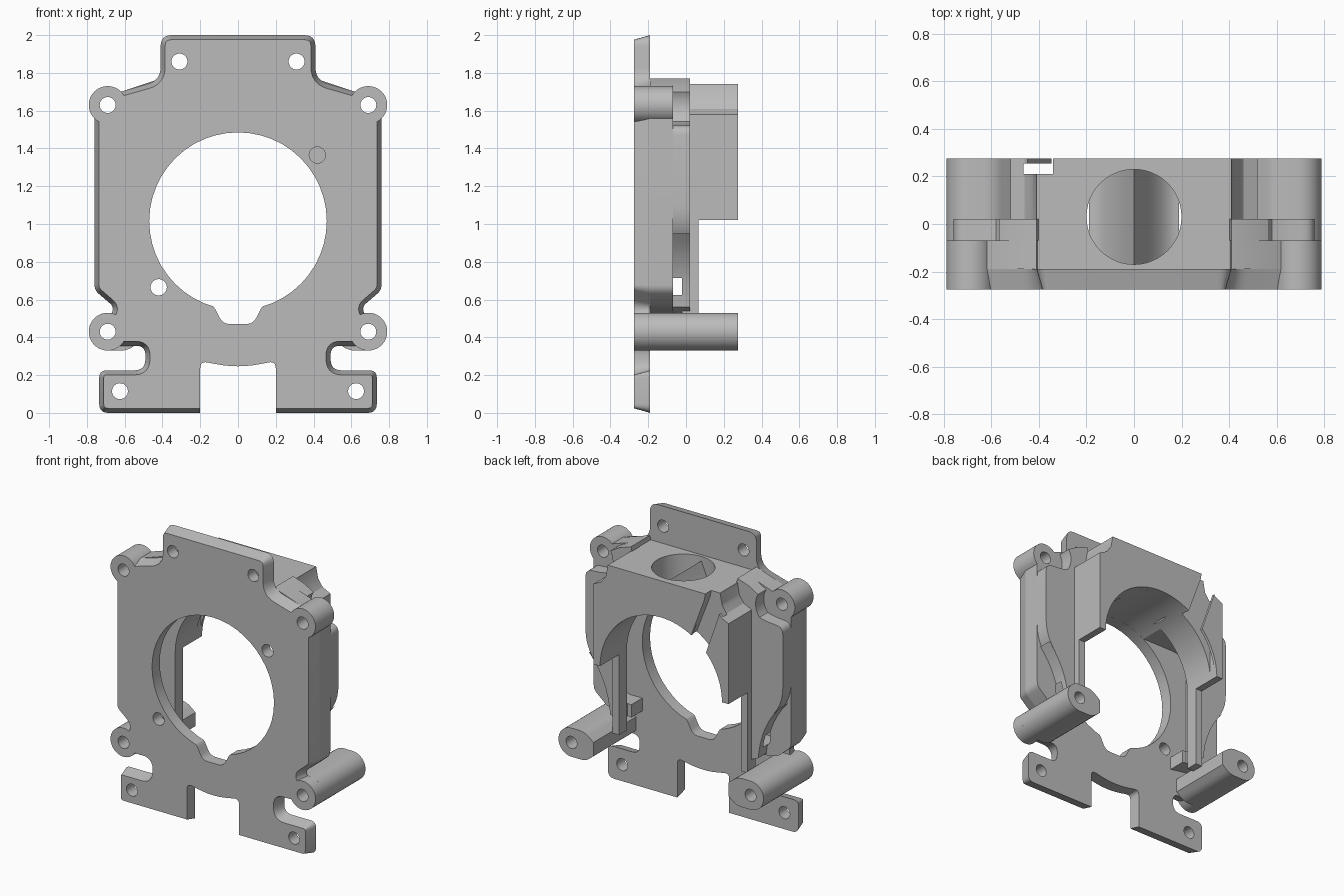
import bpy, bmesh, math
from mathutils import Vector

if "Cube" in bpy.data.objects:
    bpy.data.objects.remove(bpy.data.objects["Cube"], do_unlink=True)

TONE = (0.5, 0.5, 0.5, 1)
grey = bpy.data.materials.new("plain grey")
grey.use_nodes = True
grey.diffuse_color = TONE
grey.node_tree.nodes["Principled BSDF"].inputs["Base Color"].default_value = TONE

FRONT, PLATE_BACK, MID, WALL_BACK, BACK = -0.275, -0.19, -0.07, 0.02, 0.275
BORE_Z, BORE_R = 1.015, 0.47


def rounded(corners, steps=6):
    """Polygon from (x, z, tangent length) corners, each one rounded."""
    out = []
    for i, (x, z, r) in enumerate(corners):
        p = Vector((x, z))
        if not r:
            out.append(p)
            continue
        a = p + (Vector(corners[i - 1][:2]) - p).normalized() * r
        b = p + (Vector(corners[(i + 1) % len(corners)][:2]) - p).normalized() * r
        for k in range(steps + 1):
            t = k / steps
            out.append(a * (1 - t) ** 2 + p * 2 * t * (1 - t) + b * t * t)
    return out


def inset(pts, d):
    """Shrink a counter-clockwise polygon by d."""
    out = []
    for i, p in enumerate(pts):
        e = (p - pts[i - 1]).normalized()
        f = (pts[(i + 1) % len(pts)] - p).normalized()
        n, m = Vector((-e.y, e.x)), Vector((-f.y, f.x))
        out.append(p + (n + m) * d / max(1 + n.dot(m), 0.4))
    return out


def arc(x, z, r, start, end, steps=48):
    return [Vector((x + r * math.cos(math.radians(start + (end - start) * k / steps)),
                    z + r * math.sin(math.radians(start + (end - start) * k / steps))))
            for k in range(steps + 1)]


def prism(name, pts, y0, y1, taper=0):
    """Extrude an x-z polygon along y, the front end may be smaller."""
    pts = [Vector(p) for p in pts]
    bm = bmesh.new()
    a = [bm.verts.new((p.x, y0, p.y)) for p in (inset(pts, taper) if taper else pts)]
    b = [bm.verts.new((p.x, y1, p.y)) for p in pts]
    bm.faces.new(a)
    bm.faces.new(b[::-1])
    for i in range(len(a)):
        bm.faces.new((a[i - 1], b[i - 1], b[i], a[i]))
    bmesh.ops.recalc_face_normals(bm, faces=bm.faces)
    mesh = bpy.data.meshes.new(name)
    bm.to_mesh(mesh)
    bm.free()
    mesh.materials.append(grey)
    ob = bpy.data.objects.new(name, mesh)
    bpy.context.collection.objects.link(ob)
    return ob


def rod(name, x, z, r, y0, y1):
    return prism(name, arc(x, z, r, 0, 360)[:-1], y0, y1)


def combine(targets, tool, operation="DIFFERENCE"):
    """Apply a boolean to each target, then drop the tool."""
    tool.hide_render = True
    for ob in targets:
        mod = ob.modifiers.new("cut", "BOOLEAN")
        mod.operation, mod.solver, mod.object = operation, "EXACT", tool
        bpy.context.view_layer.objects.active = ob
        bpy.ops.object.modifier_apply(modifier=mod.name)
    bpy.data.objects.remove(tool, do_unlink=True)


def flip(pts, s):
    return [(p[0] * s, p[1]) for p in pts]


# Face plate with sloped rim
half = [(0.735, 0, 0.05), (0.735, 0.225, 0.04), (0.49, 0.225, 0.06), (0.49, 0.355, 0.05),
        (0.64, 0.355, 0), (0.68, 0.5, 0), (0.655, 0.56, 0.03), (0.76, 0.65, 0.03),
        (0.76, 1.58, 0), (0.62, 1.7, 0), (0.41, 1.76, 0.07), (0.41, 2, 0.06)]
outline = rounded(half + [(-x, z, r) for x, z, r in reversed(half)])
plate = prism("face_plate", outline, FRONT, PLATE_BACK, 0.024)
parts = [plate]

# Bottom notch with a bowed top
combine([plate], prism("notch", rounded([(-0.2, -0.1, 0), (0.2, -0.1, 0), (0.2, 0.275, 0.04),
                                         (0, 0.235, 0.12), (-0.2, 0.275, 0.04)]), -1, 1))

sides = (("left", 1), ("right", -1))
walls = []
standoffs = []
for side, s in sides:
    # Upper screw boss
    combine([plate], rod("boss", s * 0.69, 1.63, 0.1, FRONT, MID), "UNION")

    # Lower standoff, round outside and flat inside
    combine([plate], rod("boss", s * 0.69, 0.43, 0.1, FRONT, PLATE_BACK), "UNION")
    shape = [(p.x, p.y, 0) for p in arc(0.69, 0.43, 0.1, -90, 90, 20)]
    shape += [(0.59, 0.53, 0.04), (0.52, 0.475, 0), (0.52, 0.38, 0), (0.58, 0.33, 0.04)]
    standoffs.append(prism(side + "_standoff", flip(rounded(shape), s), PLATE_BACK, BACK))

    # Side wall right behind the plate
    shape = rounded([(0.47, 0.53, 0), (0.655, 0.56, 0.03), (0.76, 0.65, 0.03), (0.76, 1.58, 0),
                     (0.62, 1.7, 0), (0.41, 1.77, 0), (0.4, 1.7, 0), (0.3, 1.5, 0), (0.3, 1.3, 0)])
    walls.append(prism(side + "_front_wall", flip(shape, s), PLATE_BACK, MID))

    # Back half of the wall, swept inwards near the bottom
    shape = rounded([(0.5, 0.53, 0), (0.57, 0.56, 0), (0.6, 0.8, 0.2), (0.76, 0.98, 0.12),
                     (0.76, 1.52, 0.05), (0.62, 1.53, 0.05), (0.5, 1.57, 0)])
    walls.append(prism(side + "_rear_wall", flip(shape, s), MID, WALL_BACK))

    # Thin post down to the standoff
    shape = [(0.47, 0.46), (0.52, 0.46), (0.52, 1.05), (0.47, 1.05)]
    parts.append(prism(side + "_post", flip(shape, s), -0.02, 0.065))

    # Shoulder, hollowed around the boss for a screw head
    shape = [(0.4, 1.5), (0.62, 1.5)] + arc(0.69, 1.63, 0.14, 235, 150, 12)
    shape += [(0.5, 1.74), (0.41, 1.77), (0.4, 1.73)]
    parts.append(prism(side + "_shoulder", flip(shape, s), MID, WALL_BACK))
parts += standoffs

# Rear arch block
shape = [(0.52, 1.02), (0.52, 1.58), (0.46, 1.61), (0.425, 1.66), (0.41, 1.74)]
block = prism("arch_block", shape + flip(reversed(shape), -1), PLATE_BACK, BACK)

# Round duct opening in the top
duct = rod("duct", 0, -0.03, 0.2, 1.3, 2)
duct.rotation_euler.x = math.pi / 2
bpy.context.view_layer.update()
combine([block], duct)

# Arched channel, open downwards
channel = arc(0, BORE_Z, BORE_R, 0, 180, 64) + [(-BORE_R, 0.3), (BORE_R, 0.3)]
combine([block] + walls, prism("channel", channel, -0.5, 0.5))

# Air pockets between the plate and the rear skin
pocket = rounded([(-0.6, 0.62, 0.04), (0.6, 0.62, 0.04), (0.6, 1.42, 0.12), (-0.6, 1.42, 0.12)])
combine([block] + walls, prism("pocket", pocket, -0.3, -0.02))

# Slanted slot at one back corner, undercut behind the thin tab
combine([block], prism("slot", [(-0.335, 1.7), (-0.35, 1.8), (-0.5, 1.8), (-0.44, 1.6),
                                (-0.3, 1.2), (-0.15, 1.2)], 0.21, 0.4))
combine([block], prism("undercut", [(-0.465, 0.9), (-0.2, 0.9), (-0.2, 1.35), (-0.35, 1.74),
                                    (-0.35, 1.8), (-0.465, 1.8)], 0.21, 0.255))

# Flow divider inside the duct: a ridge with two hollow slopes
slope = [(0.19 * t, 1.47 + 0.24 * (1 - t) ** 2) for t in (k / 10 for k in range(11))]
under = [(x, BORE_Z + math.sqrt(BORE_R ** 2 - x * x)) for x, _ in slope]
half_up = [p for p in slope if p[0] > 0]
divider = half_up[::-1] + [slope[0]] + flip(half_up, -1)
divider += flip(reversed(under[1:]), -1) + under
parts.append(prism("duct_divider", divider, -0.18, 0.24))

# Plate opening with a key notch at the bottom
combine([plate], rod("bore", 0, BORE_Z, BORE_R, -0.5, 0))
key = [(0.08, 0.47, 0.04), (0.13, 0.57, 0.03), (0.2, 0.6, 0), (0.2, 0.7, 0)]
key = rounded(key + [(-x, z, r) for x, z, r in reversed(key)])
combine([plate], prism("key", key, -0.5, 0))

# Screw holes
for side, s in sides:
    for x, z, others in ((0.31, 1.86, []), (0.625, 0.115, []),
                         (0.69, 1.63, walls), (0.69, 0.43, standoffs)):
        combine([plate] + others, rod("hole", s * x, z, 0.042, -0.5, 0.5))
for x, z in ((-0.42, 0.665), (0.42, 1.365)):
    combine([plate], rod("hole", x, z, 0.043, -0.5, 0))

# Smooth curved faces, keep edges sharp
bpy.ops.object.select_all(action="DESELECT")
for ob in parts + walls + [block]:
    ob.select_set(True)
    bpy.context.view_layer.objects.active = ob
bpy.ops.object.shade_smooth_by_angle(angle=math.radians(25))
